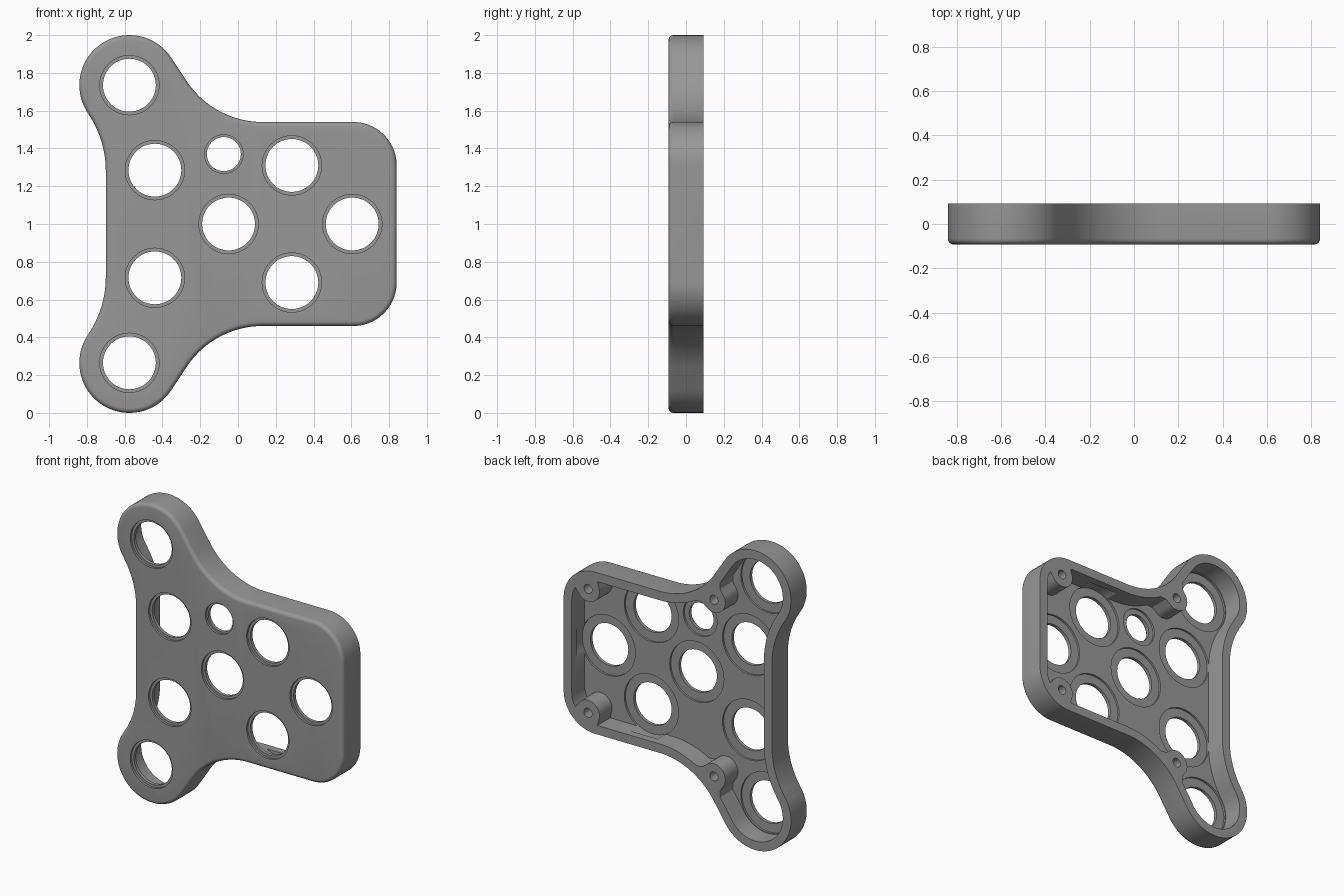
import bpy, bmesh, math
from math import sin, cos, pi, radians

if "Cube" in bpy.data.objects:
    bpy.data.objects.remove(bpy.data.objects["Cube"])

HALF, FLOOR, WALL, FILLET = 0.092, -0.042, 0.06, 0.025

grey = bpy.data.materials.new("matte grey")
grey.diffuse_color = (0.31, 0.31, 0.31, 1)
grey.use_nodes = True
grey.node_tree.nodes["Principled BSDF"].inputs["Base Color"].default_value = grey.diffuse_color


def arc(cx, cz, r, a0, a1, n):
    return [(cx + r * cos(radians(a0 + (a1 - a0) * i / n)),
             cz + r * sin(radians(a0 + (a1 - a0) * i / n))) for i in range(n + 1)]


def outline(d):
    """Plate outline in x, z, moved inward by d."""
    top = arc(0.61, 1.31, 0.23 - d, 0, 90, 14)                 # square end corner
    top += arc(0.13, 2.021, 0.481 + d, 270, 213, 18)           # large hollow curve
    top += arc(-0.575, 1.735, 0.265 - d, 33, 214.2, 36)        # round ear
    top += arc(-1.244, 1.28, 0.544 + d, 34.2, 0, 12)           # small hollow curve
    return top + [(x, 2 - z) for x, z in reversed(top)]


def finish(bm, name):
    bmesh.ops.recalc_face_normals(bm, faces=bm.faces)
    me = bpy.data.meshes.new(name)
    bm.to_mesh(me)
    bm.free()
    me.materials.append(grey)
    ob = bpy.data.objects.new(name, me)
    bpy.context.collection.objects.link(ob)
    return ob


def loft(name, sections):
    """Join equal-length x, z loops at given y into a capped solid."""
    bm = bmesh.new()
    rings = [[bm.verts.new((x, y, z)) for x, z in pts] for pts, y in sections]
    n = len(rings[0])
    for a, b in zip(rings, rings[1:]):
        for i in range(n):
            bm.faces.new((a[i], a[(i + 1) % n], b[(i + 1) % n], b[i]))
    bm.faces.new(rings[0])
    bm.faces.new(rings[-1])
    return finish(bm, name)


def cylinder(name, x, z, r, y0, y1, n=48):
    pts = arc(x, z, r, 0, 360, n)[:-1]
    return loft(name, [(pts, y0), (pts, y1)])


def combine(body, other, operation):
    m = body.modifiers.new(operation, 'BOOLEAN')
    m.operation, m.solver, m.object = operation, 'EXACT', other
    bpy.context.view_layer.objects.active = body
    bpy.ops.object.modifier_apply(modifier=m.name)
    bpy.data.objects.remove(other)


# Shell: rounded front edge, flat floor, open back
sections = [(outline(WALL), FLOOR), (outline(WALL), HALF), (outline(0), HALF)]
for i in range(6):
    a = i / 5 * pi / 2
    sections.append((outline(FILLET * (1 - cos(a))), -HALF + FILLET * (1 - sin(a))))
shell = loft("button_plate", sections)

# Screw posts, flared where they meet the wall
posts = [(0.66, 1.414, 64), (-0.27, 1.59, 47)]
posts = [(x, z, a if x > 0 else 180 - 133) for x, z, a in posts]
posts += [(x, 2 - z, -a) for x, z, a in posts]
for x, z, ang in posts:
    if x < 0:
        ang = math.copysign(47, ang)
    t = radians(ang)
    local = arc(0, 0, 0.085, 90, 270, 20) + [(0.03, -0.092), (0.07, -0.13),
                                             (0.07, 0.13), (0.03, 0.092)]
    # the hollow-side posts lean the flare toward the curve centre
    pts = [(x + u * cos(t) - v * sin(t), z + u * sin(t) + v * cos(t)) for u, v in local]
    combine(shell, loft("screw_post", [(pts, FLOOR - 0.01), (pts, HALF)]), 'UNION')

# Button holes: through hole, shallow front step, rear clearance ring
holes = [(-0.575, 1.735), (-0.44, 1.285), (0.285, 1.31)]
holes += [(x, 2 - z) for x, z in holes] + [(-0.05, 1.0), (0.605, 1.0)]
holes = [(x, z, 0.14, 0.157, 0.2) for x, z in holes] + [(-0.075, 1.37, 0.09, 0.102, 0.125)]
for x, z, r, step, ring in holes:
    combine(shell, cylinder("hole_cutter", x, z, r, -0.2, 0.2), 'DIFFERENCE')
    combine(shell, cylinder("step_cutter", x, z, step, -0.2, -HALF + 0.015), 'DIFFERENCE')
    combine(shell, cylinder("ring_cutter", x, z, ring, FLOOR - 0.013, HALF - 0.05), 'DIFFERENCE')

# Screw holes
for x, z, _ in posts:
    combine(shell, cylinder("screw_cutter", x, z, 0.03, -0.02, 0.2, 24), 'DIFFERENCE')

bpy.ops.object.select_all(action='DESELECT')
shell.select_set(True)
bpy.context.view_layer.objects.active = shell
bpy.ops.object.shade_smooth_by_angle(angle=radians(30))
